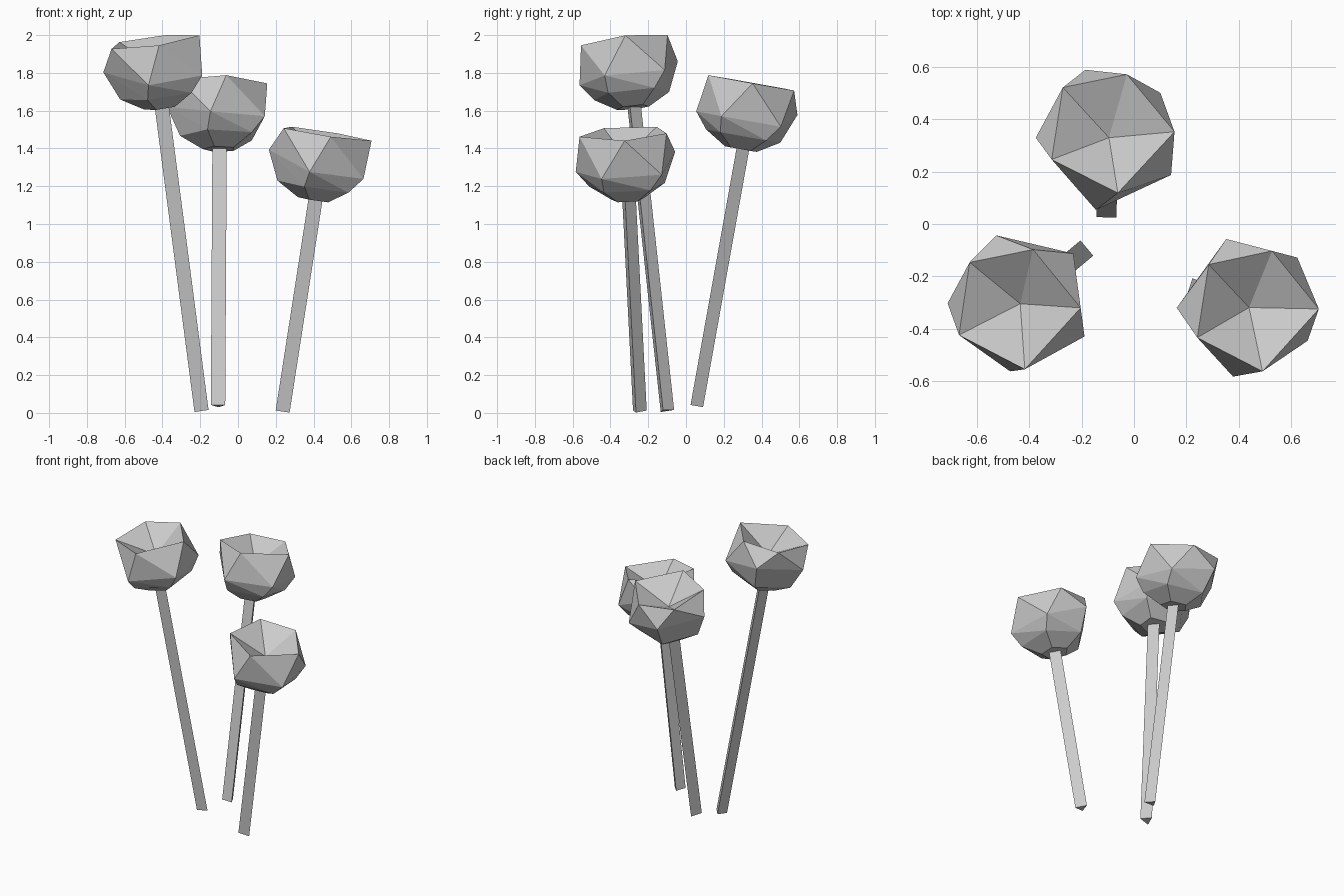
import bpy, bmesh
from math import cos, sin, tau, atan2, radians
from mathutils import Vector, Matrix

if "Cube" in bpy.data.objects:
    bpy.data.objects.remove(bpy.data.objects["Cube"])

grey = bpy.data.materials.new("light_grey")
grey.use_nodes = True
grey.diffuse_color = (0.6, 0.6, 0.6, 1)
grey.node_tree.nodes["Principled BSDF"].inputs["Base Color"].default_value = (0.6, 0.6, 0.6, 1)


def finish(bm, name):
    bmesh.ops.recalc_face_normals(bm, faces=bm.faces[:])
    mesh = bpy.data.meshes.new(name)
    bm.to_mesh(mesh)
    bm.free()
    mesh.materials.append(grey)
    obj = bpy.data.objects.new(name, mesh)
    bpy.context.collection.objects.link(obj)
    return obj


def ring(radius, z, start, count=5):
    return [(radius * cos(start + tau * i / count), radius * sin(start + tau * i / count), z)
            for i in range(count)]


# Faceted head: open rim, slightly uneven belly, tapered underside
RIM = [(-.177, .172, 0), (.068, .223, 0), (.25, 0, 0), (.033, -.238, 0), (-.22, -.108, 0)]
BELLY = [(-.09, .263, -.125), (.197, .187, -.2), (.238, -.132, -.2),
         (-.05, -.268, -.2), (-.28, 0, -.13)]
UNDERSIDE = ring(.21, -.285, radians(36)) + ring(.09, -.355, radians(36))


def make_head(name, origin, axis):
    bm = bmesh.new()
    rim = [bm.verts.new(p) for p in RIM]
    for p in BELLY + UNDERSIDE:
        bm.verts.new(p)
    bmesh.ops.convex_hull(bm, input=bm.verts[:])
    # Replace the flat lid with a sunken fan
    lid = [f for f in bm.faces if all(v in rim for v in f.verts)]
    bmesh.ops.delete(bm, geom=lid, context="FACES")
    centre = bm.verts.new((0, 0, -.13))
    for a, b in zip(rim, rim[1:] + rim[:1]):
        bm.faces.new((a, b, centre))
    turn = Vector((0, 0, 1)).rotation_difference(axis).to_matrix().to_4x4()
    bm.transform(Matrix.Translation(origin) @ turn)
    return finish(bm, name)


# Three-sided stem with its ridge toward the lean
def make_stem(name, base, axis, length):
    bm = bmesh.new()
    lean = atan2(axis.y, axis.x)
    low = [bm.verts.new(p) for p in ring(.044, 0, lean, 3)]
    high = [bm.verts.new(p) for p in ring(.044, length, lean, 3)]
    bm.faces.new(low[::-1])
    bm.faces.new(high)
    for i in range(3):
        j = (i + 1) % 3
        bm.faces.new((low[i], low[j], high[j], high[i]))
    turn = Vector((0, 0, 1)).rotation_difference(axis).to_matrix().to_4x4()
    bm.transform(Matrix.Translation(base) @ turn)
    return finish(bm, name)


# Stem base and rim centre of each flower
FLOWERS = {
    "right": ((-.197, -.106, .012), (-.452, -.319, 1.967)),
    "back": ((-.105, .047, .038), (-.095, .353, 1.746)),
    "left": ((.232, -.251, .009), (.46, -.326, 1.479)),
}
for side, (base, top) in FLOWERS.items():
    base, top = Vector(base), Vector(top)
    axis = (top - base).normalized()
    make_head(side + "_flower_head", top, axis)
    make_stem(side + "_stem", base, axis, (top - base).length - .34)
